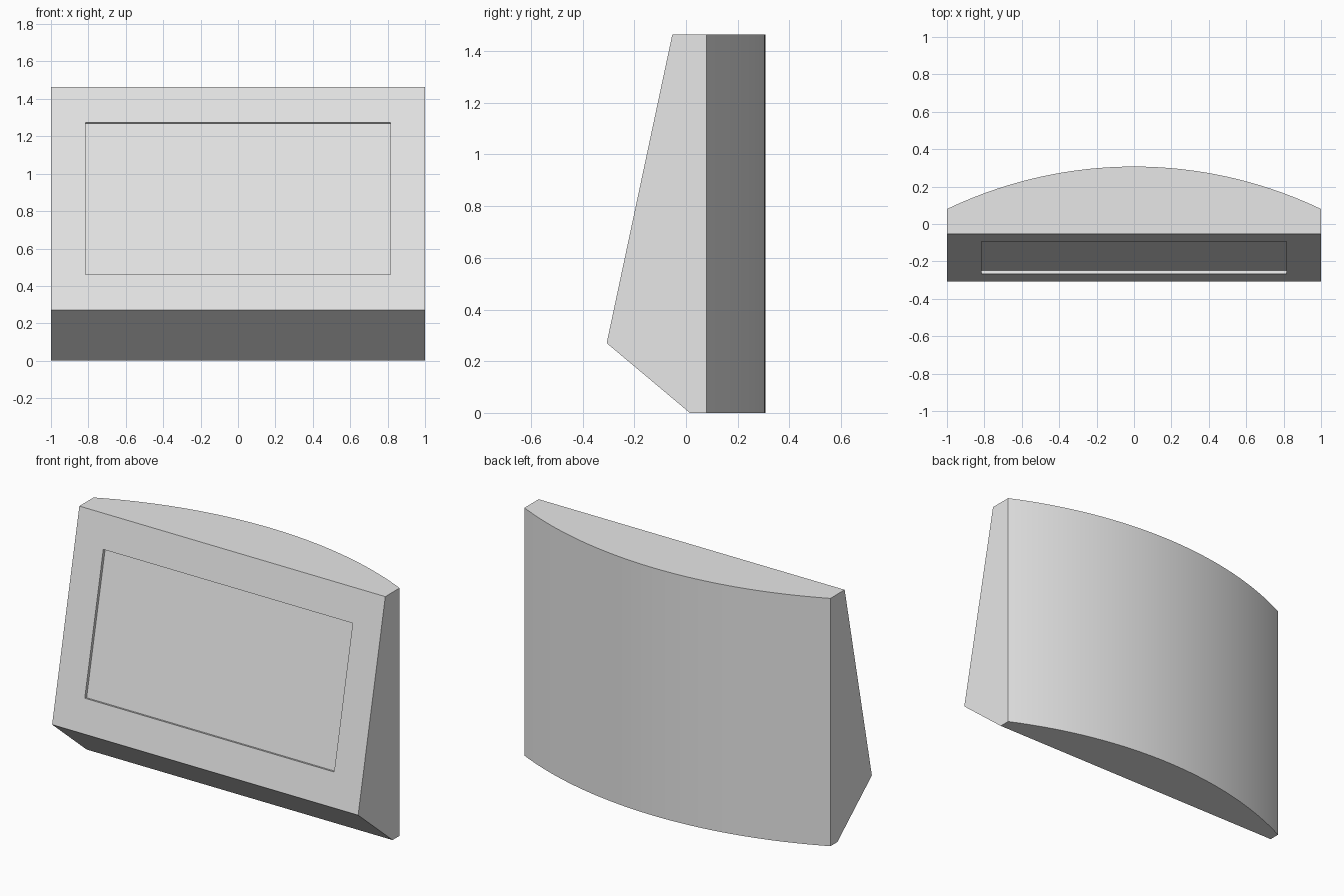
import bpy
import bmesh
from math import sin, cos, asin
from mathutils import Matrix, Vector

if "Cube" in bpy.data.objects:
    bpy.data.objects.remove(bpy.data.objects["Cube"], do_unlink=True)

HEIGHT = 1.464
SIDE_Y, BACK_Y = 0.08, 0.307
FOOT = Vector((0, 0.015, 0))          # lower edge of the chin
RIDGE = Vector((0, -0.307, 0.27))     # edge between chin and front panel
CREST = Vector((0, -0.053, HEIGHT))   # upper edge of the front panel

grey = bpy.data.materials.new("light_grey")
grey.use_nodes = True
grey.diffuse_color = (0.8, 0.8, 0.8, 1)
grey.node_tree.nodes["Principled BSDF"].inputs["Base Color"].default_value = (0.8, 0.8, 0.8, 1)


def make_object(name, bm):
    bmesh.ops.recalc_face_normals(bm, faces=bm.faces)
    mesh = bpy.data.meshes.new(name)
    bm.to_mesh(mesh)
    bm.free()
    mesh.materials.append(grey)
    obj = bpy.data.objects.new(name, mesh)
    bpy.context.collection.objects.link(obj)
    return obj


def face_frame(low, high, z):
    """Frame on a sloping face: local y runs up the slope, local z points out."""
    up = (high - low).normalized()
    out = Vector((1, 0, 0)).cross(up)
    origin = low.lerp(high, (z - low.z) / (high.z - low.z))
    frame = Matrix((Vector((1, 0, 0)), up, out)).transposed().to_4x4()
    return Matrix.Translation(origin) @ frame


# Body: bowed back outline raised to full height
bulge = BACK_Y - SIDE_Y
radius = (1 + bulge ** 2) / (2 * bulge)
half_angle = asin(1 / radius)
steps = 64
outline = [(-1, -0.4), (1, -0.4)]
for i in range(steps + 1):
    a = half_angle * (1 - 2 * i / steps)
    outline.append((radius * sin(a), BACK_Y - radius + radius * cos(a)))
bm = bmesh.new()
base = bm.faces.new([bm.verts.new((x, y, 0)) for x, y in outline])
raised = bmesh.ops.extrude_face_region(bm, geom=[base])["geom"]
bmesh.ops.translate(bm, vec=(0, 0, HEIGHT),
                    verts=[v for v in raised if isinstance(v, bmesh.types.BMVert)])

# Trim the front to the sloping chin and panel
for low, high in ((FOOT, RIDGE), (RIDGE, CREST)):
    out = Vector((1, 0, 0)).cross(high - low).normalized()
    bmesh.ops.bisect_plane(bm, geom=bm.verts[:] + bm.edges[:] + bm.faces[:],
                           plane_co=low, plane_no=out, clear_outer=True)
    bmesh.ops.holes_fill(bm, edges=[e for e in bm.edges if e.is_boundary])
body = make_object("display_body", bm)

# Shallow screen recess
screen_low, screen_high = 0.46, 1.273
slope = (CREST - RIDGE).length / (CREST.z - RIDGE.z)
bm = bmesh.new()
bmesh.ops.create_cube(bm, size=1)
bmesh.ops.scale(bm, vec=(1.63, (screen_high - screen_low) * slope, 0.036), verts=bm.verts)
bm.transform(face_frame(RIDGE, CREST, (screen_low + screen_high) / 2))
screen_cutter = make_object("screen_cutter", bm)

# Round blind hole in the chin
bm = bmesh.new()
bmesh.ops.create_cone(bm, cap_ends=True, segments=48, radius1=0.093, radius2=0.093, depth=0.084)
bm.transform(face_frame(FOOT, RIDGE, 0.139))
hole_cutter = make_object("hole_cutter", bm)

# Apply the cuts
bpy.context.view_layer.objects.active = body
for cutter in (screen_cutter, hole_cutter):
    cutter.hide_render = True
    cut = body.modifiers.new(cutter.name, "BOOLEAN")
    cut.operation = "DIFFERENCE"
    cut.solver = "EXACT"
    cut.object = cutter
    bpy.ops.object.modifier_apply(modifier=cut.name)
    bpy.data.objects.remove(cutter, do_unlink=True)

# Smooth the curved back and hole wall, keep edges sharp
for obj in bpy.context.selected_objects:
    obj.select_set(False)
body.select_set(True)
bpy.ops.object.shade_smooth_by_angle(angle=0.4)
